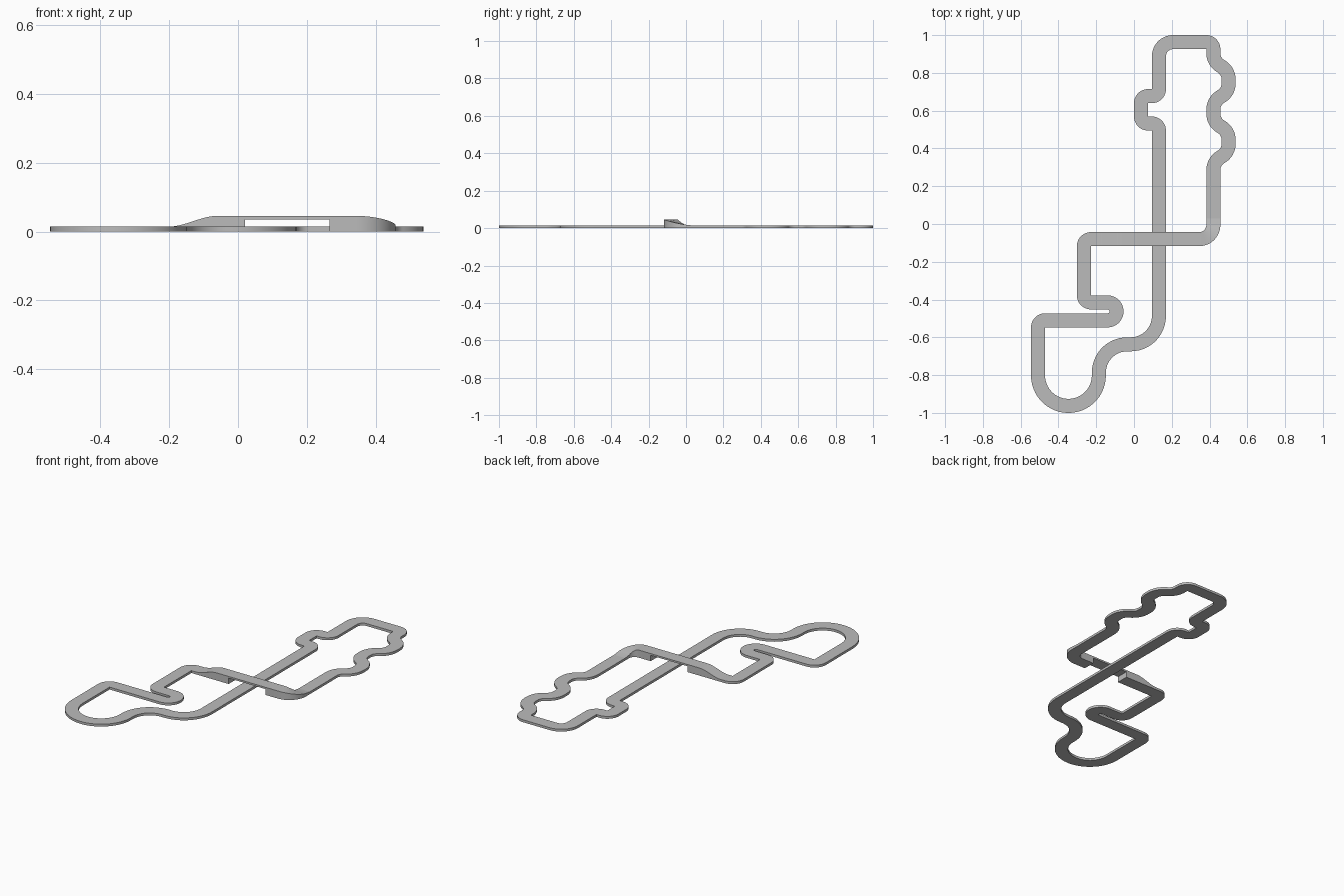
import bpy
import bmesh
from math import ceil, radians, tan
from mathutils import Vector

if "Cube" in bpy.data.objects:
    bpy.data.objects.remove(bpy.data.objects["Cube"])

HALF = 0.0372        # half the road width
THICK = 0.0145       # road thickness
RISE = 0.031         # extra height of the overpass
DECK = 0.035         # underside of the overpass deck
GAP = (0.02, 0.265)  # opening below the deck, in x
RAMP_IN, RAMP_OUT, BRIDGE = 0.153, 0.14, 0.698
T = HALF             # tight corner radius

# Centre line corners: x, y, fillet radius (0 = plain station)
corners = [
    (0.42, 0.03, 0), (0.42, -0.08, 0.075),
    (GAP[1], -0.08, 0), (GAP[0], -0.08, 0)]
corners += [(-0.06 - 0.014 * i, -0.08, 0) for i in range(11)]
corners += [
    (-0.265, -0.08, T), (-0.265, -0.415, T),
    (-0.0925, -0.415, 0.0475), (-0.0925, -0.51, 0.0475),
    (-0.508, -0.51, T), (-0.508, -0.963, 0.161), (-0.186, -0.963, 0.161),
    (-0.186, -0.637, 0.15), (0.132, -0.637, 0.15),
    (0.132, 0.532, T), (T, 0.532, T), (T, 0.677, T), (0.132, 0.677, T),
    (0.132, 0.963, 0.075), (0.42, 0.963, T)]
# Wavy section of the right-hand side
for i, y in enumerate((0.835, 0.675, 0.515, 0.355)):
    a, b = (0.42, 0.501) if i % 2 == 0 else (0.501, 0.42)
    corners += [(a, y + 0.0234, 0.08), (b, y - 0.0234, 0.08)]
corners += [(0.42, 0.05, 0)]


def fillet(prev, here, nxt, radius):
    """Stations (point, direction) along a rounded corner."""
    d0, d1 = (here - prev).normalized(), (nxt - here).normalized()
    if radius == 0:
        return [(here, d0)]
    turn = d0.angle_signed(d1)  # clockwise positive
    start = here - d0 * radius * tan(abs(turn) / 2)
    side = Vector((d0.y, -d0.x)) * (1 if turn > 0 else -1)
    centre = start + side * radius
    steps = max(4, ceil(abs(turn) / radians(7.5)))
    out = []
    for k in range(steps + 1):
        d = d0.copy()
        d.rotate(rotation(-turn * k / steps))
        s = Vector((d.y, -d.x)) * (1 if turn > 0 else -1)
        out.append((centre - s * radius, d))
    return out


def rotation(angle):
    from mathutils import Matrix
    return Matrix.Rotation(angle, 2)


def smooth(t):
    t = min(max(t, 0), 1)
    return t * t * (3 - 2 * t)


# Stations round the whole loop
pts = [Vector(c[:2]) for c in corners]
stations = []
for i, c in enumerate(corners):
    stations += fillet(pts[i - 1], pts[i], pts[(i + 1) % len(pts)], c[2])

# Left and right edges, with the height along the overpass
sections, travelled = [], 0
for i, (p, d) in enumerate(stations):
    if i:
        travelled += (p - stations[i - 1][0]).length
    lift = smooth(travelled / RAMP_IN) * smooth((BRIDGE - travelled) / RAMP_OUT)
    n = Vector((-d.y, d.x)) * HALF
    sections.append((p + n, p - n, THICK + RISE * lift, travelled))


def build(name, segments, material):
    bm = bmesh.new()

    def quad(*co):
        bm.faces.new([bm.verts.new((p.x, p.y, z)) for p, z in co])

    for a, b in segments:
        al, ar, az, _ = a
        bl, br, bz, _ = b
        mid = (al + br) / 2
        open_below = abs(mid.y + 0.08) < 0.01 and GAP[0] < mid.x < GAP[1]
        f = DECK if open_below else 0
        quad((al, az), (ar, az), (br, bz), (bl, bz))
        quad((al, f), (bl, f), (br, f), (ar, f))
        quad((al, f), (al, az), (bl, bz), (bl, f))
        quad((ar, f), (br, f), (br, bz), (ar, az))
        if open_below:  # abutment walls at both ends of the opening
            quad((al, 0), (ar, 0), (ar, f), (al, f))
            quad((bl, 0), (bl, f), (br, f), (br, 0))
    bmesh.ops.remove_doubles(bm, verts=bm.verts, dist=0.0004)
    bmesh.ops.recalc_face_normals(bm, faces=bm.faces)
    mesh = bpy.data.meshes.new(name)
    bm.to_mesh(mesh)
    bm.free()
    mesh.materials.append(material)
    obj = bpy.data.objects.new(name, mesh)
    bpy.context.collection.objects.link(obj)
    bpy.ops.object.select_all(action='DESELECT')
    obj.select_set(True)
    bpy.context.view_layer.objects.active = obj
    bpy.ops.object.shade_smooth_by_angle(angle=radians(30))


grey = bpy.data.materials.new("road_grey")
grey.use_nodes = True
colour = (0.5, 0.5, 0.5, 1)
grey.diffuse_color = colour
grey.node_tree.nodes["Principled BSDF"].inputs["Base Color"].default_value = colour

# Raised overpass and the flat road that completes the loop
pairs = list(zip(sections, sections[1:] + sections[:1]))
raised = [s for s in pairs if s[0][3] < BRIDGE - 0.001]
flat = [s for s in pairs if s[0][3] >= BRIDGE - 0.001]
build("overpass", raised, grey)
build("road_loop", flat, grey)
